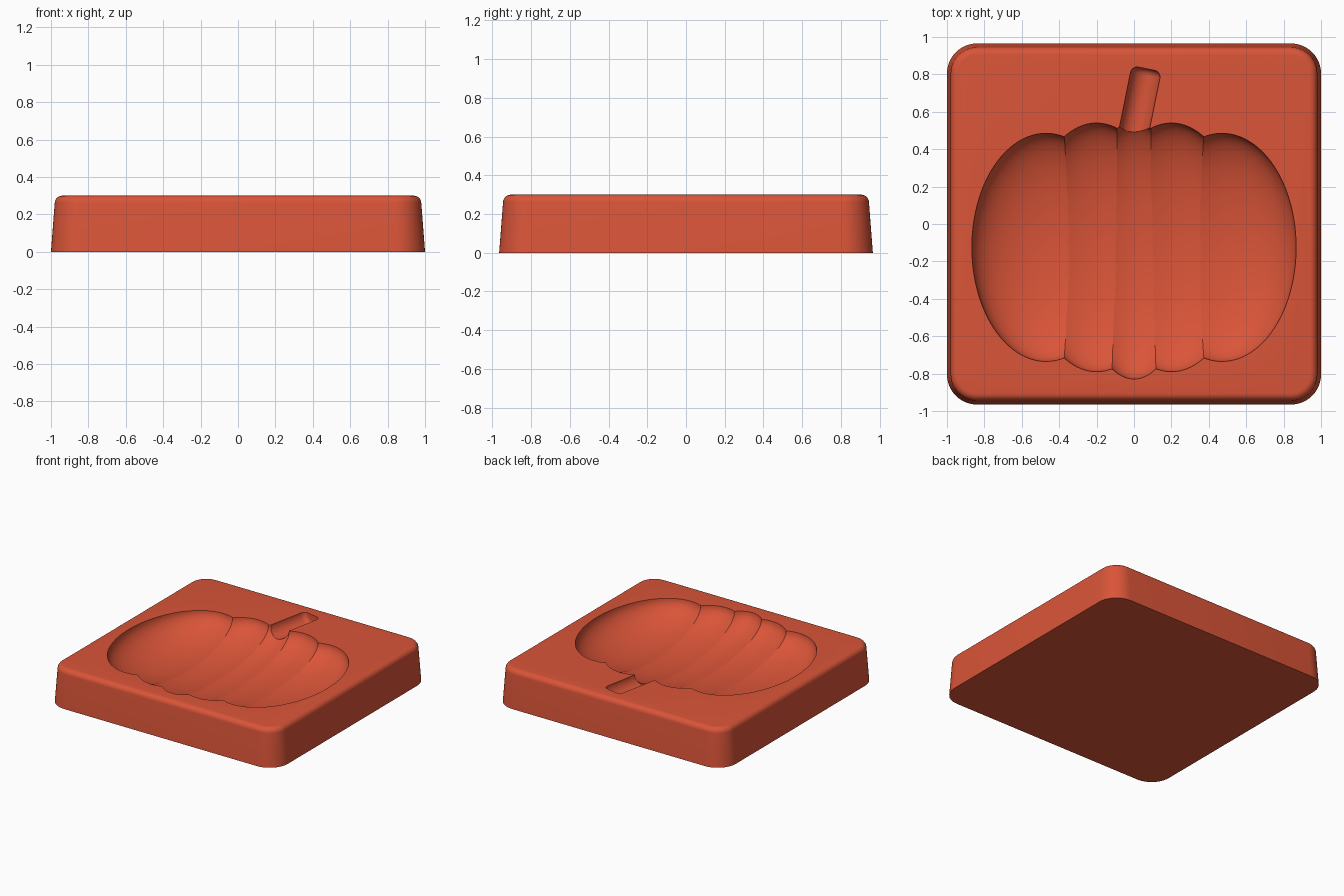
import bpy, bmesh, math
from mathutils import Matrix, Vector

cube = bpy.data.objects.get("Cube")
if cube:
    bpy.data.objects.remove(cube, do_unlink=True)

TOP = 0.3

clay = bpy.data.materials.new("terracotta")
clay.use_nodes = True
colour = (0.70, 0.09, 0.04, 1)
clay.diffuse_color = colour
clay.node_tree.nodes["Principled BSDF"].inputs["Base Color"].default_value = colour


def make_object(name, bm):
    mesh = bpy.data.meshes.new(name)
    bmesh.ops.recalc_face_normals(bm, faces=bm.faces)
    bm.to_mesh(mesh)
    bm.free()
    obj = bpy.data.objects.new(name, mesh)
    bpy.context.collection.objects.link(obj)
    mesh.materials.append(clay)
    return obj


def rounded_ring(bm, inset, z, steps=12):
    """One rounded-rectangle loop of the block outline."""
    radius = 0.16 - inset
    ring = []
    for corner, (sx, sy) in enumerate([(1, 1), (-1, 1), (-1, -1), (1, -1)]):
        for i in range(steps + 1):
            a = math.pi / 2 * (corner + i / steps)
            ring.append(bm.verts.new((sx * 0.84 + radius * math.cos(a),
                                      sy * 0.805 + radius * math.sin(a), z)))
    return ring


# Block: drafted walls with a rolled top edge
bm = bmesh.new()
profile = [(0, 0), (0.02, TOP - 0.04)]
for i in range(1, 7):
    a = math.pi / 2 * i / 6
    profile.append((0.06 - 0.04 * math.cos(a), TOP - 0.04 + 0.04 * math.sin(a)))
rings = [rounded_ring(bm, inset, z) for inset, z in profile]
for low, high in zip(rings, rings[1:]):
    for i in range(len(low)):
        j = (i + 1) % len(low)
        bm.faces.new((low[i], low[j], high[j], high[i]))
bm.faces.new(rings[0])
bm.faces.new(rings[-1])
block = make_object("mould_block", bm)


def ellipsoid(name, centre, radii):
    bm = bmesh.new()
    bmesh.ops.create_uvsphere(bm, u_segments=96, v_segments=48, radius=1,
                              matrix=Matrix.LocRotScale(Vector(centre), None, Vector(radii)))
    return make_object(name, bm)


# Cutters for the ribbed gourd cavity
cutters = [ellipsoid("centre_lobe", (0, -0.143, TOP), (0.30, 0.686, 0.214))]
for side, x in (("left", 1), ("right", -1)):
    cutters.append(ellipsoid(side + "_inner_lobe", (0.2 * x, -0.125, TOP), (0.38, 0.665, 0.21)))
    cutters.append(ellipsoid(side + "_outer_lobe", (0.47 * x, -0.125, TOP), (0.397, 0.61, 0.202)))

# Cutter for the leaning stem, a cylinder with softened ends
start, end = Vector((-0.02, 0.40, TOP)), Vector((0.067, 0.83, TOP))
axis = end - start
bm = bmesh.new()
bmesh.ops.create_cone(bm, cap_ends=True, segments=48, radius1=0.08, radius2=0.08, depth=axis.length,
                      matrix=Matrix.Translation((start + end) / 2)
                      @ axis.to_track_quat("Z", "Y").to_matrix().to_4x4())
rims = [e for e in bm.edges if any(len(f.verts) > 4 for f in e.link_faces)]
bmesh.ops.bevel(bm, geom=rims, offset=0.035, segments=5, profile=0.5, affect="EDGES")
cutters.append(make_object("stem", bm))

# Press each cutter into the block
bpy.ops.object.select_all(action="DESELECT")
block.select_set(True)
bpy.context.view_layer.objects.active = block
for cutter in cutters:
    cutter.hide_render = True
    cut = block.modifiers.new("press_" + cutter.name, "BOOLEAN")
    cut.operation = "DIFFERENCE"
    cut.solver = "EXACT"
    cut.object = cutter
    bpy.ops.object.modifier_apply(modifier=cut.name)
    bpy.data.objects.remove(cutter, do_unlink=True)

bpy.ops.object.shade_smooth_by_angle(angle=math.radians(25))
